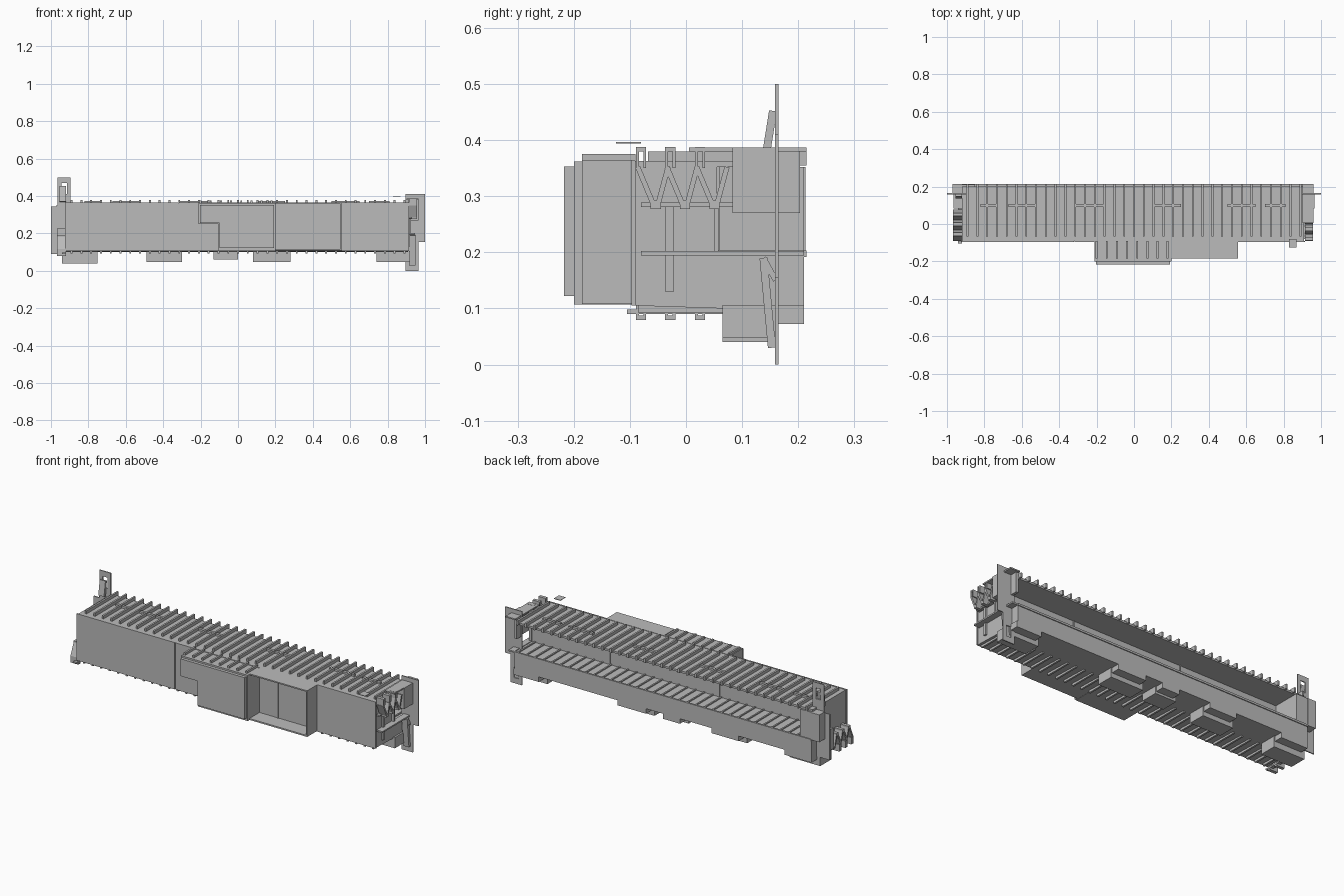
import bpy
import bmesh
from mathutils import Vector

cube = bpy.data.objects.get("Cube")
if cube:
    bpy.data.objects.remove(cube, do_unlink=True)

grey = bpy.data.materials.new("plain grey")
grey.use_nodes = True
grey.diffuse_color = (0.5, 0.5, 0.5, 1)
grey.node_tree.nodes["Principled BSDF"].inputs["Base Color"].default_value = (0.5, 0.5, 0.5, 1)


def finish(name, bm):
    bmesh.ops.recalc_face_normals(bm, faces=bm.faces)
    mesh = bpy.data.meshes.new(name)
    bm.to_mesh(mesh)
    bm.free()
    mesh.materials.append(grey)
    obj = bpy.data.objects.new(name, mesh)
    bpy.context.collection.objects.link(obj)
    return obj


def add_box(bm, x, y, z):
    """x, y and z are (low, high) pairs."""
    verts = bmesh.ops.create_cube(bm, size=1)["verts"]
    for v in verts:
        for i, (a, b) in enumerate((x, y, z)):
            v.co[i] = (a + b) / 2 + v.co[i] * (b - a)


def boxes(name, items):
    bm = bmesh.new()
    for item in items:
        add_box(bm, *item)
    return finish(name, bm)


def prism(name, points, axis, low, high):
    """Extrude a flat outline along x (points are y, z) or y (points are x, z)."""
    bm = bmesh.new()
    place = (lambda p: (low, p[0], p[1])) if axis == "x" else (lambda p: (p[0], low, p[1]))
    face = bm.faces.new([bm.verts.new(place(p)) for p in points])
    out = bmesh.ops.extrude_face_region(bm, geom=[face])["geom"]
    step = Vector((high - low, 0, 0) if axis == "x" else (0, high - low, 0))
    bmesh.ops.translate(bm, vec=step, verts=[v for v in out if isinstance(v, bmesh.types.BMVert)])
    return finish(name, bm)


def strut(name, start, end, width, x):
    """Slanted bar in the y-z plane."""
    a, b = Vector(start), Vector(end)
    d = (b - a).normalized() * width / 2
    n = Vector((-d.y, d.x))
    prism(name, [a + n, b + n, b - n, a - n], "x", *x)


def ribs(name, x0, x1, count, y, z, width=0.01):
    pitch = (x1 - x0) / (count - 1)
    boxes(name, [((x0 + i * pitch - width / 2, x0 + i * pitch + width / 2), y, z)
                 for i in range(count)])


# Main body with a long recess along the back
LEFT, RIGHT = -0.92, 0.91
prism("main_body", [(-0.09, 0.105), (-0.09, 0.363), (0.2, 0.363), (0.2, 0.352), (0.055, 0.352),
                    (0.055, 0.198), (0.21, 0.198), (0.21, 0.1), (0.065, 0.1)], "x", LEFT, RIGHT)
boxes("front_panels", [((-0.925, -0.322), (-0.097, -0.09), (0.105, 0.365)),
                       ((-0.318, 0.915), (-0.097, -0.09), (0.105, 0.365))])
boxes("rear_end_post", [((-0.92, -0.85), (0.055, 0.21), (0.198, 0.352))])
boxes("rear_seams", [((x - 0.003, x + 0.003), (0.055, 0.06), (0.2, 0.352)) for x in (0.43, -0.245)])
boxes("rear_edge_strip", [((LEFT, RIGHT), (0.205, 0.215), (0.192, 0.203))])

# Ribs on the roof, shelf and floor
ribs("roof_ribs", -0.89, 0.89, 35, (-0.068, 0.215), (0.355, 0.38))
ribs("shelf_ribs", -0.83, 0.89, 34, (0.055, 0.205), (0.195, 0.204), 0.008)
ribs("floor_ribs", -0.89, 0.89, 35, (-0.085, 0.065), (0.092, 0.106))
boxes("roof_links", [((a, b), (0.092, 0.107), (0.36, 0.374)) for a, b in
                     ((-0.82, -0.73), (-0.67, -0.52), (-0.31, -0.16), (0.1, 0.25), (0.5, 0.65), (0.7, 0.81))])

# Stepped boxes under the rear edge
steps = []
for a, b, low in ((-0.94, -0.75, 0.04), (-0.49, -0.3, 0.047), (-0.13, 0, 0.06),
                  (0.08, 0.28, 0.047), (0.74, 0.92, 0.047)):
    steps.append(((a, b), (0.065, 0.162), (low, 0.106)))
    steps.append(((a + 0.02, b - 0.005), (0.162, 0.21), (0.072, 0.106)))
boxes("underside_steps", steps)

# L-shaped housing on the front
def ell(margin, low, high):
    m = margin
    return [(-0.21 + m, high), (0.2 - m, high), (0.2 - m, low), (-0.105 + m, low),
            (-0.105 + m, 0.25 + m), (-0.21 + m, 0.25 + m)]

prism("front_housing", ell(0, 0.107, 0.362), "y", -0.2, -0.09)
prism("front_housing_cover", ell(0.007, 0.122, 0.353), "y", -0.217, -0.2)
ribs("front_housing_ribs", -0.2, 0.18, 8, (-0.185, -0.09), (0.355, 0.375))

# Open alcove beside the housing
boxes("front_alcove", [((0.2, 0.555), (-0.185, -0.09), (0.358, 0.365)),
                       ((0.2, 0.555), (-0.185, -0.09), (0.108, 0.116)),
                       ((0.547, 0.555), (-0.185, -0.09), (0.108, 0.365)),
                       ((0.312, 0.318), (-0.102, -0.09), (0.116, 0.358))])
boxes("loose_plate", [((0.83, 0.87), (-0.125, -0.08), (0.394, 0.397))])

# End brackets: each is the other turned half way round
for name, s in (("left_bracket", 1), ("right_bracket", -1)):
    def turn(item, s=s):
        (a, b), y, (c, d) = item
        return (item if s > 0 else ((-b, -a), y, (0.5 - d, 0.5 - c)))
    y = (0.159, 0.165)
    boxes(name, [turn(i) for i in (((0.895, 1.0), y, (0.155, 0.41)),
                                   ((0.895, 0.915), y, (0, 0.155)),
                                   ((0.945, 0.965), y, (0, 0.155)),
                                   ((0.915, 0.945), y, (0, 0.03)),
                                   ((0.915, 0.945), y, (0.09, 0.155)))])
    boxes(name + "_block", [turn(((0.91, 0.965), (0.083, 0.162), (0.27, 0.387)))])

strut("left_brace", (0.153, 0.03), (0.138, 0.19), 0.014, (0.915, 0.95))
strut("left_catch", (0.138, 0.19), (0.16, 0.15), 0.01, (0.915, 0.95))
strut("right_brace", (0.155, 0.452), (0.142, 0.37), 0.014, (-0.955, -0.92))

# Zigzag clips on both ends, high on the left and low on the right
for side, s in (("left", 1), ("right", -1)):
    x = (0.915, 0.958) if s > 0 else (-0.968, -0.92)
    z = (lambda v: v) if s > 0 else (lambda v: 0.467 - v)
    heads = []
    for y in (-0.08, -0.028, 0.025):
        lo, hi = sorted((z(0.35), z(0.388)))
        heads += [(x, (y - 0.009, y - 0.004), (lo, hi)), (x, (y + 0.004, y + 0.009), (lo, hi)),
                  (x, (y - 0.009, y + 0.009), sorted((z(0.38), z(0.388))))]
        foot = y + 0.026
        heads.append((x, (foot - 0.009, foot + 0.009), sorted((z(0.277), z(0.292)))))
        strut(side + "_clip_arm", (y - 0.006, z(0.352)), (foot - 0.004, z(0.285)), 0.009, x)
        strut(side + "_clip_arm", (y + 0.048, z(0.352)), (foot + 0.004, z(0.285)), 0.009, x)
    boxes(side + "_clip_heads", heads)

# Shelves and uprights on the left end, rear top rail
boxes("left_end_shelves", [((0.91, 0.945), (-0.08, 0.21), (0.194, 0.202)),
                           ((0.91, 0.93), (-0.08, 0.085), (0.281, 0.289)),
                           ((0.91, 0.92), (-0.037, -0.021), (0.13, 0.281)),
                           ((0.91, 0.925), (0.05, 0.058), (0.2, 0.283))])
boxes("left_end_rail", [((0.9, 0.96), (0.005, 0.215), (0.38, 0.387)),
                        ((0.9, 0.915), (0.165, 0.203), (0.27, 0.38))])
boxes("right_end_panel", [((-0.97, -0.92), (0.165, 0.213), (0.2, 0.352)),
                          ((-0.94, -0.92), (-0.105, 0.065), (0.09, 0.098))])
